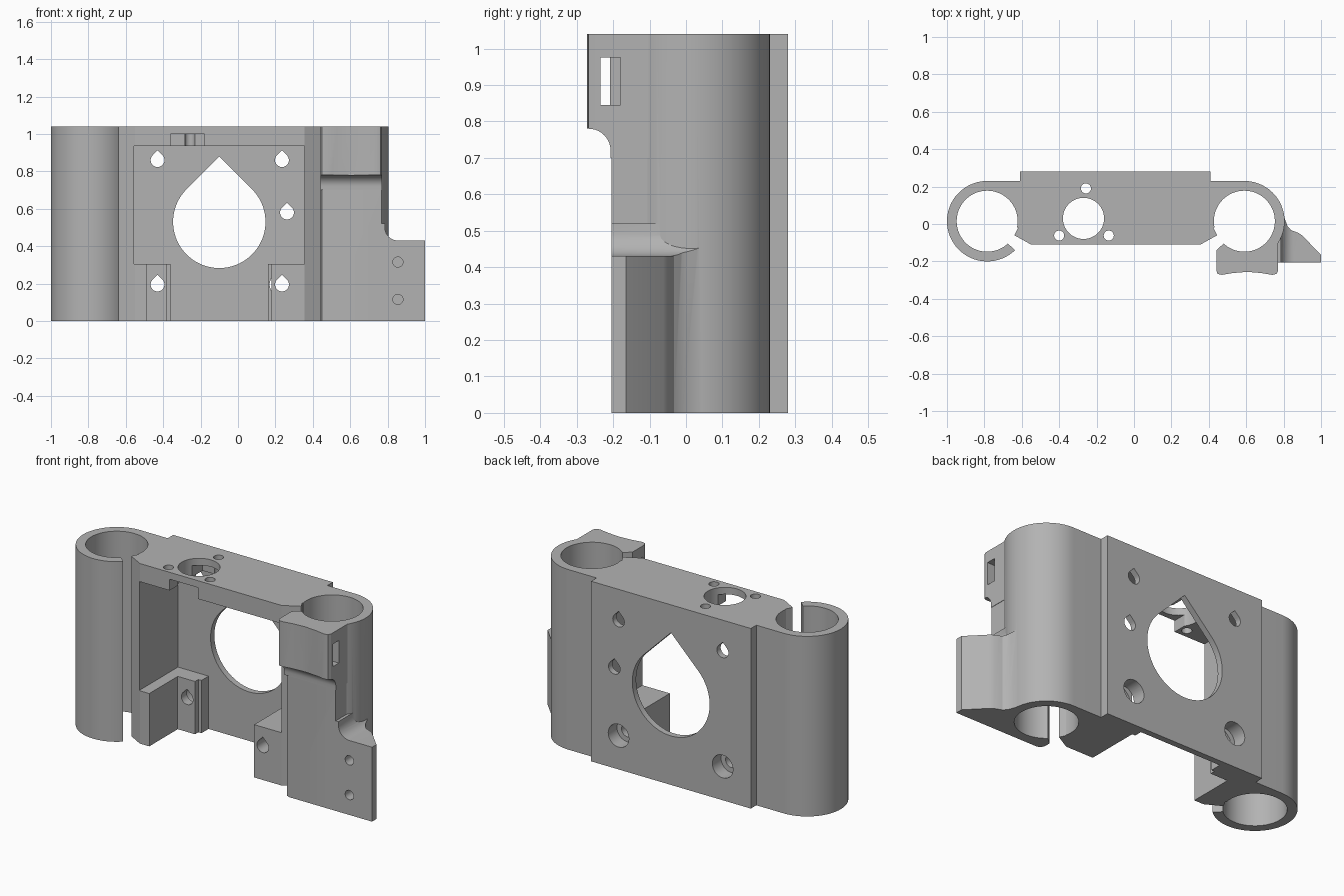
import bpy, math
from mathutils import Vector

if "Cube" in bpy.data.objects:
    bpy.data.objects.remove(bpy.data.objects["Cube"], do_unlink=True)

grey = bpy.data.materials.new("plain_grey")
grey.use_nodes = True
grey.diffuse_color = (0.45, 0.45, 0.45, 1)
grey.node_tree.nodes["Principled BSDF"].inputs["Base Color"].default_value = grey.diffuse_color

HEIGHT = 1.04
BACK = 0.28
TUBE_Y = 0.015
LEFT_X, RIGHT_X = -0.785, 0.59
MIRROR_SUM = LEFT_X + RIGHT_X
AXES = {"z": lambda a, b, t: (a, b, t),
        "y": lambda a, b, t: (a, t, b),
        "x": lambda a, b, t: (t, a, b)}


def prism(name, outline, low, high, axis="z"):
    """Extrude a 2D outline along one axis."""
    import bmesh
    bm = bmesh.new()
    place = AXES[axis]
    ends = [[bm.verts.new(place(a, b, t)) for a, b in outline] for t in (low, high)]
    bm.faces.new(ends[0])
    bm.faces.new(ends[1])
    n = len(outline)
    for i in range(n):
        j = (i + 1) % n
        bm.faces.new((ends[0][i], ends[0][j], ends[1][j], ends[1][i]))
    bmesh.ops.recalc_face_normals(bm, faces=bm.faces)
    mesh = bpy.data.meshes.new(name)
    bm.to_mesh(mesh)
    bm.free()
    mesh.materials.append(grey)
    obj = bpy.data.objects.new(name, mesh)
    bpy.context.collection.objects.link(obj)
    return obj


def arc(x, y, r, start, end, steps):
    angles = [math.radians(start + (end - start) * i / steps) for i in range(steps + 1)]
    return [(x + r * math.cos(a), y + r * math.sin(a)) for a in angles]


def circle(x, y, r, n=64):
    return arc(x, y, r, 0, 360, n)[:-1]


def teardrop(x, z, r, n=48):
    return arc(x, z, r, 135, 405, n) + [(x, z + r * math.sqrt(2))]


def rect(a0, a1, b0, b1):
    return [(a0, b0), (a1, b0), (a1, b1), (a0, b1)]


def combine(target, tool, operation):
    mod = target.modifiers.new("combine", "BOOLEAN")
    mod.operation = operation
    mod.solver = "EXACT"
    mod.object = tool
    bpy.context.view_layer.objects.active = target
    bpy.ops.object.modifier_apply(modifier=mod.name)
    bpy.data.objects.remove(tool, do_unlink=True)


def add(target, *args):
    combine(target, prism("addition", *args), "UNION")


def cut(target, *args):
    combine(target, prism("cutter", *args), "DIFFERENCE")


# Split clamp tubes
slot = [(-.72, -.06), (-.68, -.10), (-.59, -.18), (-.5, -.18),
        (-.5, 0), (-.7, 0)]
left_tube = prism("left_tube", circle(LEFT_X, TUBE_Y, .215, 96), 0, HEIGHT)
right_tube = prism("right_tube", circle(RIGHT_X, TUBE_Y, .215, 96), 0, HEIGHT)

# Front clamp block with a blended underside
clamp = prism("clamp", [(.44, 0), (.44, -.25), (.448, -.267), (.47, -.272), (.53, -.262),
                        (.605, -.256), (.68, -.262), (.74, -.272), (.762, -.267),
                        (.77, -.25), (.77, 0)], .7, HEIGHT)
underside = [(-.4, .6), (-.207, .6)] + arc(-.267, .72, .06, 0, 90, 10) + [(-.4, .78)]
cut(clamp, underside, .3, .9, "x")
combine(right_tube, clamp, "UNION")
add(right_tube, [(.44, 0), (.44, -.175), (.45, -.197), (.47, -.205), (.768, -.205), (.768, 0)], 0, .74)

# Side flange with a rounded shoulder
flange = prism("flange", [(.7, -.205), (1, -.205), (1, -.165), (.9, -.062), (.88, -.048),
                          (.84, -.033), (.82, -.01), (.795, .06), (.7, .06)], 0, .52)
shoulder = [(.785, .6)] + arc(.855, .5, .07, 180, 270, 10) + [(1.1, .43), (1.1, .6)]
cut(flange, shoulder, -.4, .3, "y")
combine(right_tube, flange, "UNION")
cut(right_tube, [(MIRROR_SUM - x, y) for x, y in slot], -.1, 1.2)
cut(left_tube, slot, -.1, 1.2)

# Main housing between the tubes
body = prism("mounting_bracket", [
    (LEFT_X, .23), (-.61, .23), (-.61, BACK), (.41, BACK), (.41, .23), (RIGHT_X, .23),
    (RIGHT_X, 0), (.425, -.02), (.445, -.06), (.355, -.11),
    (-.55, -.11), (-.64, -.06), (-.62, -.02), (LEFT_X, 0)], 0, HEIGHT)
combine(body, left_tube, "UNION")
combine(body, right_tube, "UNION")
for x in (LEFT_X, RIGHT_X):
    cut(body, circle(x, TUBE_Y, .163, 96), -.1, 1.2)

# Pocket, narrowed at the base by two bosses
cut(body, rect(-.555, .355, .305, .935), -.4, .245, "y")
cut(body, [(-.49, -.4), (-.49, .15), (-.38, .15), (-.38, .18), (-.36, .18), (-.36, .245),
           (.16, .245), (.16, .2), (.18, .2), (.18, -.4)], -.1, .305)

# Wall openings
cut(body, teardrop(-.1, .53, .247, 80), .1, .4, "y")
for x, z in ((-.43, .86), (.235, .86), (.262, .58), (-.43, .195), (.235, .195)):
    cut(body, teardrop(x, z, .037, 24), -.4, .4, "y")
for x in (-.43, .235):
    cut(body, circle(x, .195, .066, 32), .2, .4, "y")

# Top openings and cable notch
cut(body, rect(-.36, -.18, .9, 1.0), -.4, .19, "y")
cut(body, circle(-.27, .03, .11), .9, 1.2)
for x, y in ((-.257, .19), (-.4, -.062), (-.135, -.062)):
    cut(body, circle(x, y, .027, 24), .9, 1.2)

# Strap channel through the clamp and blind flange holes
cut(body, rect(-.235, -.208, .845, .975), .3, .9, "x")
for x0, x1 in ((.35, .49), (.72, .9)):
    cut(body, rect(-.235, -.18, .845, .975), x0, x1, "x")
for z in (.115, .315):
    cut(body, circle(.855, z, .027, 24), -.4, -.1, "y")

# Smooth shading with crisp edges
bpy.ops.object.select_all(action="DESELECT")
body.select_set(True)
bpy.context.view_layer.objects.active = body
bpy.ops.object.shade_smooth_by_angle(angle=math.radians(25))
